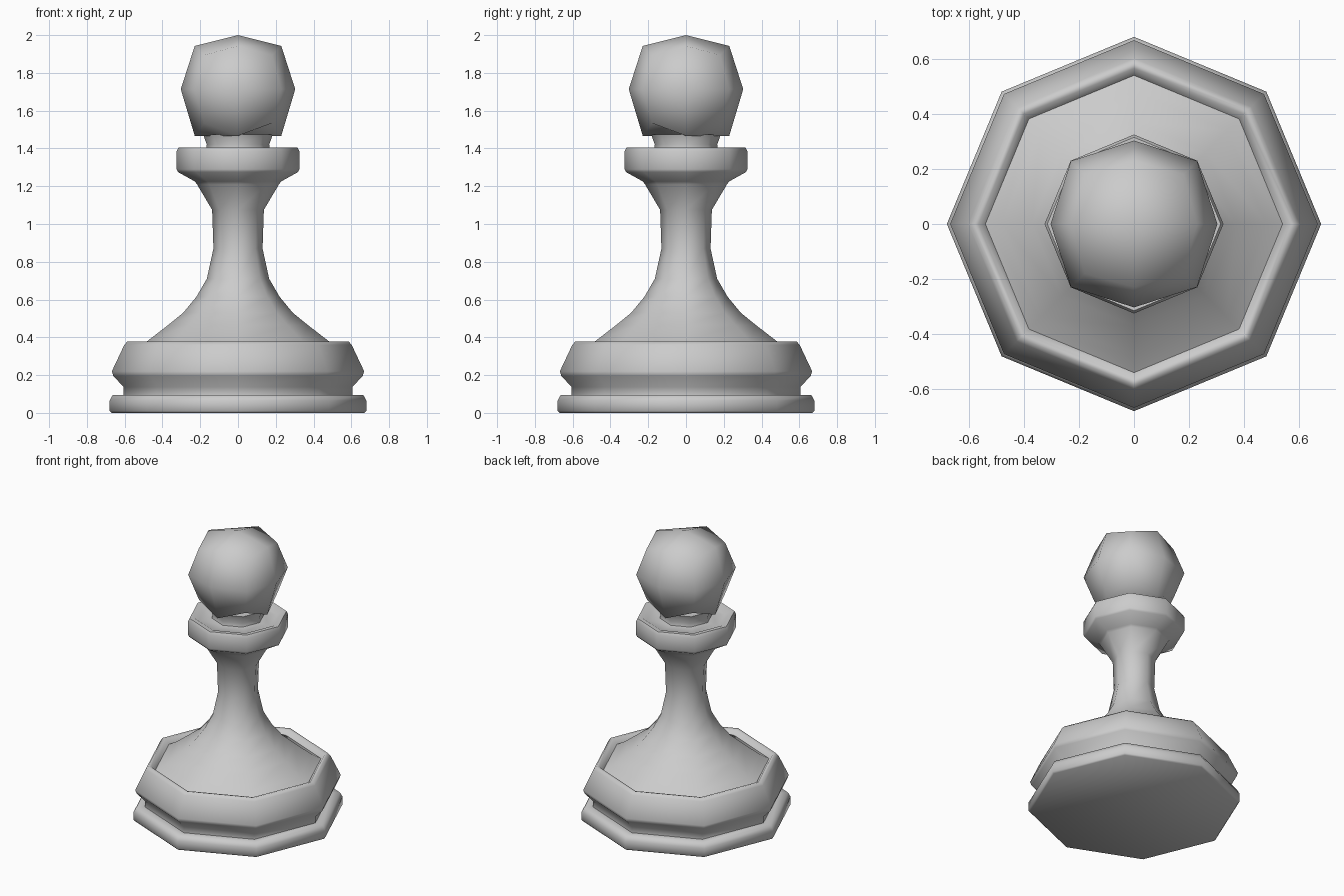
import bpy, bmesh
from math import cos, sin, pi, radians

if "Cube" in bpy.data.objects:
    bpy.data.objects.remove(bpy.data.objects["Cube"])

SIDES = 8


def finish(name, bm):
    bmesh.ops.recalc_face_normals(bm, faces=bm.faces)
    mesh = bpy.data.meshes.new(name)
    bm.to_mesh(mesh)
    bm.free()
    ob = bpy.data.objects.new(name, mesh)
    bpy.context.collection.objects.link(ob)
    bpy.ops.object.select_all(action='DESELECT')
    ob.select_set(True)
    bpy.context.view_layer.objects.active = ob
    bpy.ops.object.shade_smooth_by_angle(angle=radians(65))
    return ob


def lathe(name, profile):
    """Eight-sided turned part from (radius, height) points, capped at both ends."""
    bm = bmesh.new()
    rings = [[bm.verts.new((r * cos(2 * pi * i / SIDES), r * sin(2 * pi * i / SIDES), z))
              for i in range(SIDES)] for r, z in profile]
    for a, b in zip(rings, rings[1:]):
        for i in range(SIDES):
            j = (i + 1) % SIDES
            bm.faces.new((a[i], a[j], b[j], b[i]))
    bm.faces.new(rings[0])
    bm.faces.new(rings[-1])
    return finish(name, bm)


# Turned body: foot, groove, plinth, flared stem, collar, neck
lathe("body", [
    (0.67, 0), (0.68, 0.01), (0.68, 0.065), (0.663, 0.095), (0.605, 0.095),
    (0.605, 0.137), (0.66, 0.195), (0.668, 0.22), (0.602, 0.36), (0.585, 0.379),
    (0.565, 0.375), (0.54, 0.345), (0.48, 0.38),
    (0.37, 0.465), (0.29, 0.53), (0.22, 0.615), (0.165, 0.71),
    (0.13, 0.87), (0.137, 1.075), (0.217, 1.21), (0.228, 1.225),
    (0.318, 1.275), (0.325, 1.29), (0.325, 1.385), (0.315, 1.405),
    (0.285, 1.405), (0.25, 1.385), (0.17, 1.395), (0.165, 1.42), (0.185, 1.475),
])

# Head: once-divided cube rounded to a ball, slightly flattened at the poles
bm = bmesh.new()
bmesh.ops.create_cube(bm, size=2)
bmesh.ops.subdivide_edges(bm, edges=bm.edges, cuts=1, use_grid_fill=True)
for v in bm.verts:
    kind = sum(abs(c) > 0.5 for c in v.co)   # 1 face centre, 2 edge, 3 corner
    v.co *= {1: 0.303, 2: 0.229, 3: 0.18}[kind]
    if kind == 1 and abs(v.co.z) > 0.1:
        v.co.z = 0.286 if v.co.z > 0 else -0.25
    elif kind == 2 and v.co.z < -0.1:
        v.co.z = -0.247
    v.co.z += 1.714
finish("head", bm)
